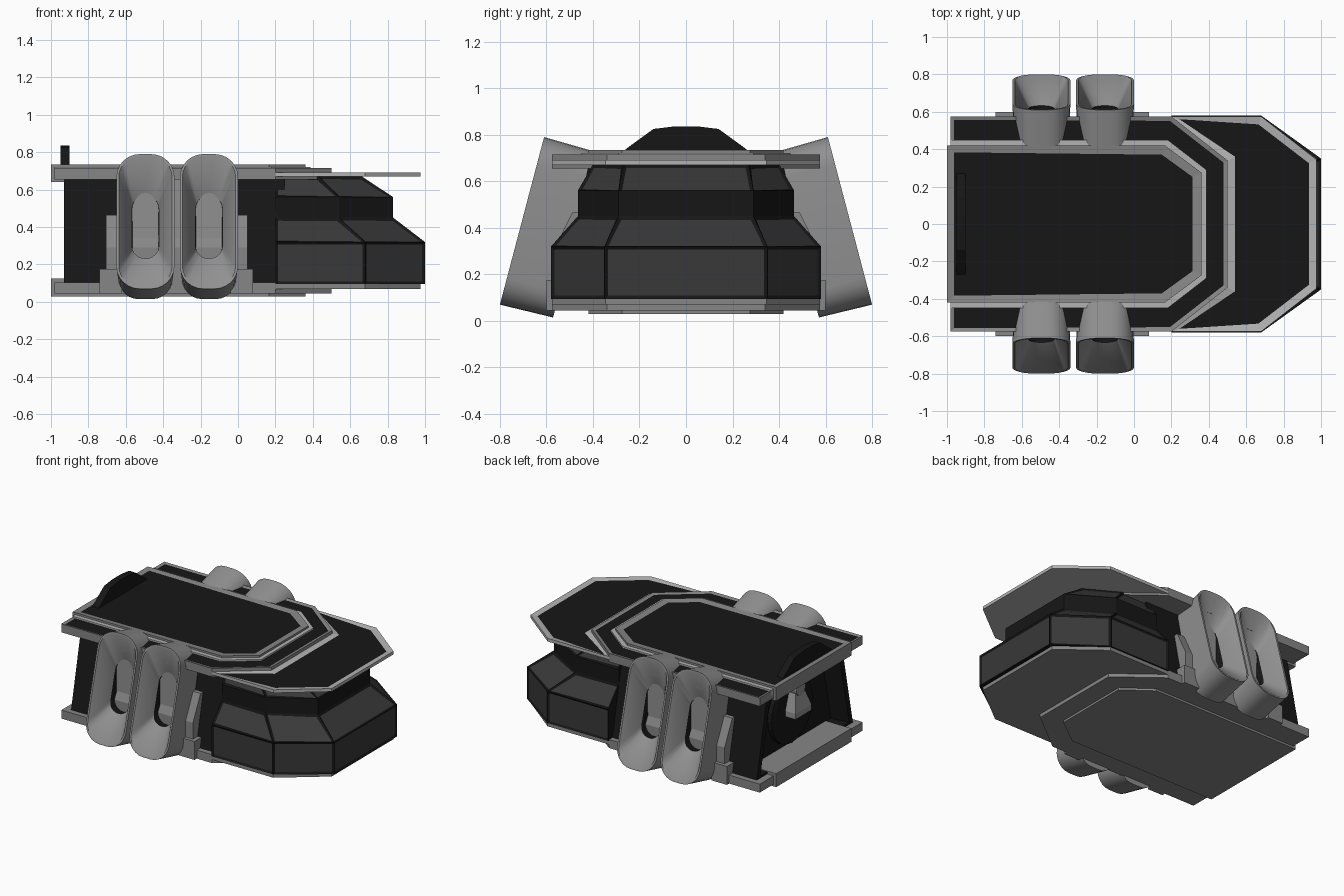
import bpy, bmesh, math
from mathutils import Vector

if "Cube" in bpy.data.objects:
    bpy.data.objects.remove(bpy.data.objects["Cube"])


def material(name, v):
    m = bpy.data.materials.new(name)
    m.diffuse_color = (v, v, v, 1)
    m.use_nodes = True
    m.node_tree.nodes["Principled BSDF"].inputs["Base Color"].default_value = m.diffuse_color
    return m


BLACK = material("black", 0.008)
WINDOW = material("dark_window", 0.04)
FRAME = material("frame_grey", 0.24)
LIGHT = material("light_trim", 0.45)
POD = material("pod_grey", 0.28)


def loft(name, rings, mats, seg_mats=None, edit=None, smooth=False):
    """Join closed rings of equal length, cap both ends."""
    bm = bmesh.new()
    rows = [[bm.verts.new(p) for p in r] for r in rings]
    n = len(rows[0])
    segs = []
    for k in range(len(rows) - 1):
        a, b = rows[k], rows[k + 1]
        fs = [bm.faces.new((a[i], a[(i + 1) % n], b[(i + 1) % n], b[i])) for i in range(n)]
        for f in fs:
            f.material_index = seg_mats[k] if seg_mats else 0
        segs.append(fs)
    bm.faces.new(rows[0][::-1])
    end = bm.faces.new(rows[-1])
    if seg_mats:
        end.material_index = seg_mats[-1]
    bmesh.ops.recalc_face_normals(bm, faces=bm.faces)
    if edit:
        edit(bm, segs, end)
    me = bpy.data.meshes.new(name)
    bm.to_mesh(me)
    bm.free()
    for m in mats:
        me.materials.append(m)
    ob = bpy.data.objects.new(name, me)
    bpy.context.collection.objects.link(ob)
    if smooth:
        bpy.context.view_layer.objects.active = ob
        ob.select_set(True)
        bpy.ops.object.shade_smooth_by_angle(angle=math.radians(35))
        ob.select_set(False)
    return ob


def mirrored(half):
    """Half outline (y > 0) completed across y = 0."""
    return list(half) + [(x, -y) for x, y in reversed(half)]


def plate(name, half, z0, z1, rim, panel=None, inset=0.0):
    pts = mirrored(half)

    def edit(bm, segs, end):
        if panel:
            bmesh.ops.inset_region(bm, faces=[end], thickness=inset, depth=0)
            end.material_index = 1
            bmesh.ops.translate(bm, verts=end.verts, vec=(0, 0, -0.006))
    loft(name, [[(x, y, z) for x, y in pts] for z in (z0, z1)],
         [rim] + ([panel] if panel else []), edit=edit)


def box(name, x0, x1, y0, y1, z0, z1, mat):
    loft(name, [[(x0, y0, z), (x1, y0, z), (x1, y1, z), (x0, y1, z)] for z in (z0, z1)], [mat])


# stacked roof plates and the matching floor plates
upper = [(-1, .42), (.165, .42), (.36, .275)]
trim = [(-.98, .45), (.18, .45), (.387, .29)]
middle = [(-.98, .575), (.2, .575), (.5, .34)]
nose = [(.5, .34), (.2, .575), (.68, .575), (.975, .345)]
plate("roof_top_plate", upper, .64, .735, FRAME, BLACK, .052)
plate("roof_trim", trim, .68, .721, LIGHT)
plate("roof_middle_plate", middle, .655, .715, FRAME, BLACK, .025)
plate("roof_nose_plate", nose, .67, .692, LIGHT, BLACK, .045)
plate("floor_bottom_plate", upper, .03, .125, FRAME)
plate("floor_middle_plate", middle, .045, .105, FRAME)
plate("floor_nose_plate", nose, .07, .095, FRAME)

# faceted cabin with inset windows
low = [(.2, .58), (.68, .58), (1.0, .35)]
mid = [(.2, .465), (.54, .465), (.83, .29)]
top = [(.2, .40), (.43, .40), (.66, .27)]
levels = [(low, .095), (low, .32), (mid, .45), (mid, .56), (top, .672)]


def add_windows(bm, segs, end):
    panes = [f for k in (0, 1, 3) for f in segs[k] if f.calc_center_median().x > .25]
    bmesh.ops.inset_individual(bm, faces=panes, thickness=.02, depth=-.008)
    for f in panes:
        f.material_index = 1


loft("cabin", [[(x, y, z) for x, y in mirrored(h)] for h, z in levels],
     [BLACK, WINDOW], edit=add_windows)


# rear body with recessed stern
def section(x, s, inner=0.0):
    z0, z1 = .09 + inner, .665 - inner
    return [(x, -.54 * s, z0), (x, .54 * s, z0), (x, .42 * s, z1), (x, -.42 * s, z1)]


loft("rear_body", [section(.25, 1), section(-.93, 1), section(-.93, .92, .03),
                   section(-.80, .88, .03)], [BLACK])


# round hatch and lamp in the stern recess
def circle(x, r, cz, n=24):
    return [(x, r * math.cos(2 * math.pi * i / n), cz + r * math.sin(2 * math.pi * i / n))
            for i in range(n)]


loft("stern_hatch", [circle(-.79, .23, .37), circle(-.83, .23, .37), circle(-.84, .20, .37)], [BLACK])
loft("stern_lamp", [[(-.80, -w, z), (-.80, w, z), (-.80 - d, w, z), (-.80 - d, -w, z)]
                    for w, d, z in ((.09, .12, .36), (.09, .12, .40), (.05, .09, .52))], [POD])
loft("stern_lamp_head", [circle(-.80, .05, .54, 16), circle(-.90, .05, .54, 16)], [POD])

# raised tail fin
loft("tail_fin", [[(x, y, z) for y, z in ((-.28, .72), (.28, .72), (.25, .745), (.14, .825),
                                         (.05, .836), (-.05, .836), (-.14, .825), (-.25, .745))]
                  for x in (-.95, -.90)], [BLACK])


# tilted side pods: rounded casing, funnel and slot
def rounded(w, h, r, seg=6):
    pts = []
    for cx, cy, a0 in ((1, 1, 0), (-1, 1, 90), (-1, -1, 180), (1, -1, 270)):
        for i in range(seg + 1):
            a = math.radians(a0 + 90 * i / seg)
            pts.append((cx * (w / 2 - r) + r * math.cos(a), cy * (h / 2 - r) + r * math.sin(a)))
    return pts


def pod(name, cx, side):
    centre = Vector((cx, side * .705, .43))
    up = Vector((0, -side * .255, .967))
    out = Vector((0, side * .967, .255))
    rings = []
    for w, h, r, d in ((.29, .735, .11, -.235), (.31, .745, .125, 0), (.285, .72, .113, 0),
                       (.145, .345, .07, -.12), (.135, .335, .065, -.19)):
        rings.append([centre + Vector((u, 0, 0)) + up * v + out * d for u, v in rounded(w, h, r)])
    loft(name, rings, [POD, BLACK, WINDOW], [0, 0, 0, 1, 2], smooth=True)


for side, label in ((-1, "front"), (1, "back")):
    for cx, end in ((-.495, "rear"), (-.155, "fore")):
        pod(f"{label}_{end}_pod", cx, side)
    # pod mounting brackets on the hull side
    y0, y1 = sorted((side * .45, side * .60))
    for x0, x1, tag in ((-.74, -.62, "rear"), (-.04, .08, "fore")):
        box(f"{label}_{tag}_bracket", x0, x1, y0, y1, .045, .175, FRAME)
    loft(f"{label}_pod_backing", [[(x, side * y, z) for y, z in
                                   ((.40, .10), (.575, .10), (.575, .29), (.49, .465), (.40, .465))]
                                  for x in (-.705, .05)], [FRAME])
    y0, y1 = sorted((side * .40, side * .55))
    box(f"{label}_pod_core", -.62, -.03, y0, y1, .12, .66, POD)
